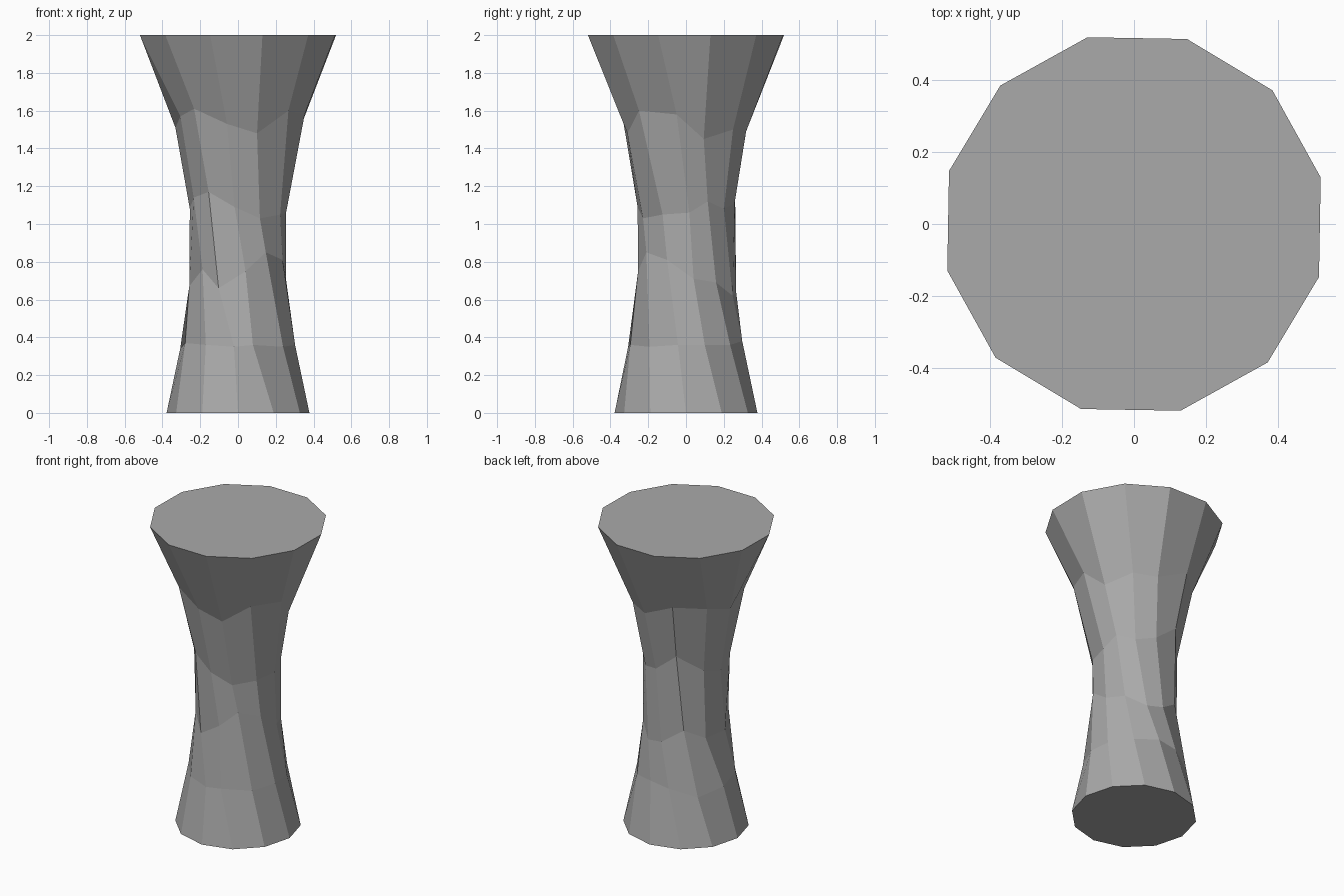
import bpy
import bmesh
from math import cos, sin, radians

# Remove the default cube only
default_cube = bpy.data.objects.get("Cube")
if default_cube:
    bpy.data.objects.remove(default_cube, do_unlink=True)

SIDES = 12
STEP = 360 / SIDES

# Hourglass silhouette as (height, radius)
PROFILE = [(0, .378), (.36, .305), (.7, .257), (1.08, .255), (1.53, .335), (2, .535)]

# Uneven middle rings, from low to high: twist in degrees and height in
# hundredths for each of the twelve columns
TWISTS = [
    [-8, 19, 50, 80, 105, 138, 172, 203, 236, 266, 285, 321],
    [-23, 9, 38, 67, 91, 122, 152, 189, 223, 247, 279, 305],
    [-29, 4, 26, 52, 81, 113, 149, 180, 208, 235, 266, 297],
    [-43, -8, 17, 49, 76, 112, 146, 178, 210, 231, 260, 288],
]
HEIGHTS = [
    [36, 36, 36, 38, 36, 31, 34, 37, 36, 35, 36, 35],
    [81, 71, 69, 62, 64, 73, 67, 67, 76, 66, 75, 85],
    [105, 106, 112, 108, 111, 123, 112, 108, 114, 117, 109, 103],
    [160, 158, 145, 150, 149, 159, 157, 151, 157, 161, 153, 148],
]


def radius_at(height):
    """Interpolate the silhouette radius at a given height."""
    for (low, r_low), (high, r_high) in zip(PROFILE, PROFILE[1:]):
        if height <= high:
            blend = (height - low) / (high - low)
            return r_low + (r_high - r_low) * blend
    return PROFILE[-1][1]


def make_material(name, colour):
    material = bpy.data.materials.new(name)
    material.use_nodes = True
    material.diffuse_color = colour
    shader = material.node_tree.nodes["Principled BSDF"]
    shader.inputs["Base Color"].default_value = colour
    return material


def add_ring(bm, angles, heights):
    ring = []
    for angle, height in zip(angles, heights):
        radius = radius_at(height)
        turn = radians(angle)
        ring.append(bm.verts.new((radius * cos(turn), radius * sin(turn), height)))
    return ring


def even_ring(bm, start, height):
    angles = [start + STEP * column for column in range(SIDES)]
    return add_ring(bm, angles, [height] * SIDES)


# Stack the rings: regular base, rough waist rings, regular flared rim
bm = bmesh.new()
rings = [even_ring(bm, 0, 0)]
for angles, heights in zip(TWISTS, HEIGHTS):
    rings.append(add_ring(bm, angles, [h / 100 for h in heights]))
rings.append(even_ring(bm, -46, 2))

# Twisted side walls
for lower, upper in zip(rings, rings[1:]):
    for column in range(SIDES):
        following = (column + 1) % SIDES
        bm.faces.new((lower[column], lower[following], upper[following], upper[column]))

# Flat end caps
bm.faces.new(rings[0][::-1])
bm.faces.new(rings[-1])
bmesh.ops.recalc_face_normals(bm, faces=bm.faces[:])

# Column object with flat facets
mesh = bpy.data.meshes.new("rough_stone_column")
bm.to_mesh(mesh)
bm.free()
mesh.materials.append(make_material("stone grey", (.4, .4, .4, 1)))
column_object = bpy.data.objects.new("rough_stone_column", mesh)
bpy.context.collection.objects.link(column_object)
